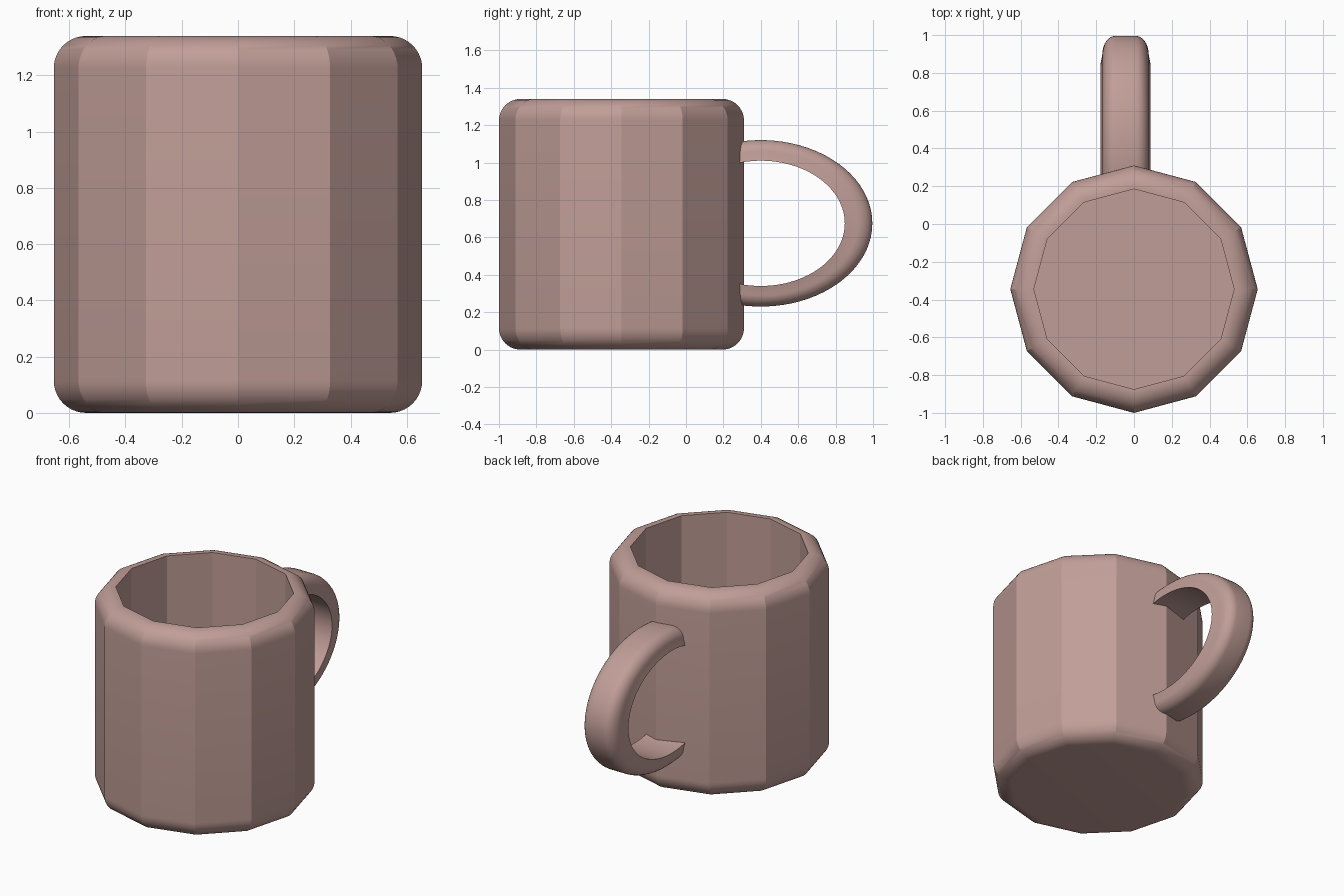
import bpy, bmesh
from math import sin, cos, pi, radians

cube = bpy.data.objects.get("Cube")
if cube:
    bpy.data.objects.remove(cube, do_unlink=True)

clay = bpy.data.materials.new("dusty pink clay")
clay.use_nodes = True
COLOR = (0.53, 0.34, 0.31, 1)
clay.diffuse_color = COLOR
clay.node_tree.nodes["Principled BSDF"].inputs["Base Color"].default_value = COLOR


def skin(name, rings, closed_loft=False):
    """Join equal rings of points with quads and cap both ends."""
    bm = bmesh.new()
    loops = [[bm.verts.new(p) for p in ring] for ring in rings]
    n = len(loops[0])
    for a, b in zip(loops, loops[1:]):
        for i in range(n):
            j = (i + 1) % n
            bm.faces.new((a[i], a[j], b[j], b[i]))
    bm.faces.new(loops[0])
    bm.faces.new(loops[-1])
    bmesh.ops.recalc_face_normals(bm, faces=bm.faces)
    mesh = bpy.data.meshes.new(name)
    bm.to_mesh(mesh)
    bm.free()
    mesh.materials.append(clay)
    obj = bpy.data.objects.new(name, mesh)
    bpy.context.collection.objects.link(obj)
    bpy.ops.object.select_all(action='DESELECT')
    obj.select_set(True)
    bpy.context.view_layer.objects.active = obj
    bpy.ops.object.shade_smooth_by_angle(angle=radians(20))
    return obj


# Mug body: twelve-sided cup with rounded outer edges and a hollow inside
SIDES, RADIUS, HEIGHT, FILLET = 12, 0.655, 1.34, 0.115
INNER, FLOOR, BODY_Y, STEPS = 0.53, 0.12, -0.345, 10
arc = [(RADIUS - FILLET + FILLET * sin(a), FILLET - FILLET * cos(a))
       for a in (pi / 2 * k / STEPS for k in range(STEPS + 1))]
profile = arc + [(r, HEIGHT - z) for r, z in reversed(arc)]
profile += [(INNER, HEIGHT), (INNER, FLOOR)]
skin("mug_body", [[(r * cos(2 * pi * i / SIDES), BODY_Y + r * sin(2 * pi * i / SIDES), z)
                   for i in range(SIDES)] for r, z in profile])

# Handle: D-shaped section, flat inside and rounded outside, swept along an ellipse
HALF, THICK, INSIDE, STRETCH = 0.132, 0.11, 0.335, 1.34
CENTER_X, CENTER_Y, CENTER_Z, SPAN = -0.045, 0.40, 0.675, radians(111)
CORNER = 0.07
section = [(-HALF, 0), (HALF, 0)]
for side in (1, -1):
    turn = [(side * (HALF - 0.01 - CORNER + CORNER * cos(a)), THICK - CORNER + CORNER * sin(a))
            for a in (pi / 2 * k / 8 for k in range(9))]
    section += turn if side > 0 else turn[::-1]
rings = []
for k in range(49):
    a = -SPAN + 2 * SPAN * k / 48
    rings.append([(CENTER_X + w, CENTER_Y + STRETCH * (INSIDE + t) * cos(a),
                   CENTER_Z + (INSIDE + t) * sin(a)) for w, t in section])
skin("handle", rings)
